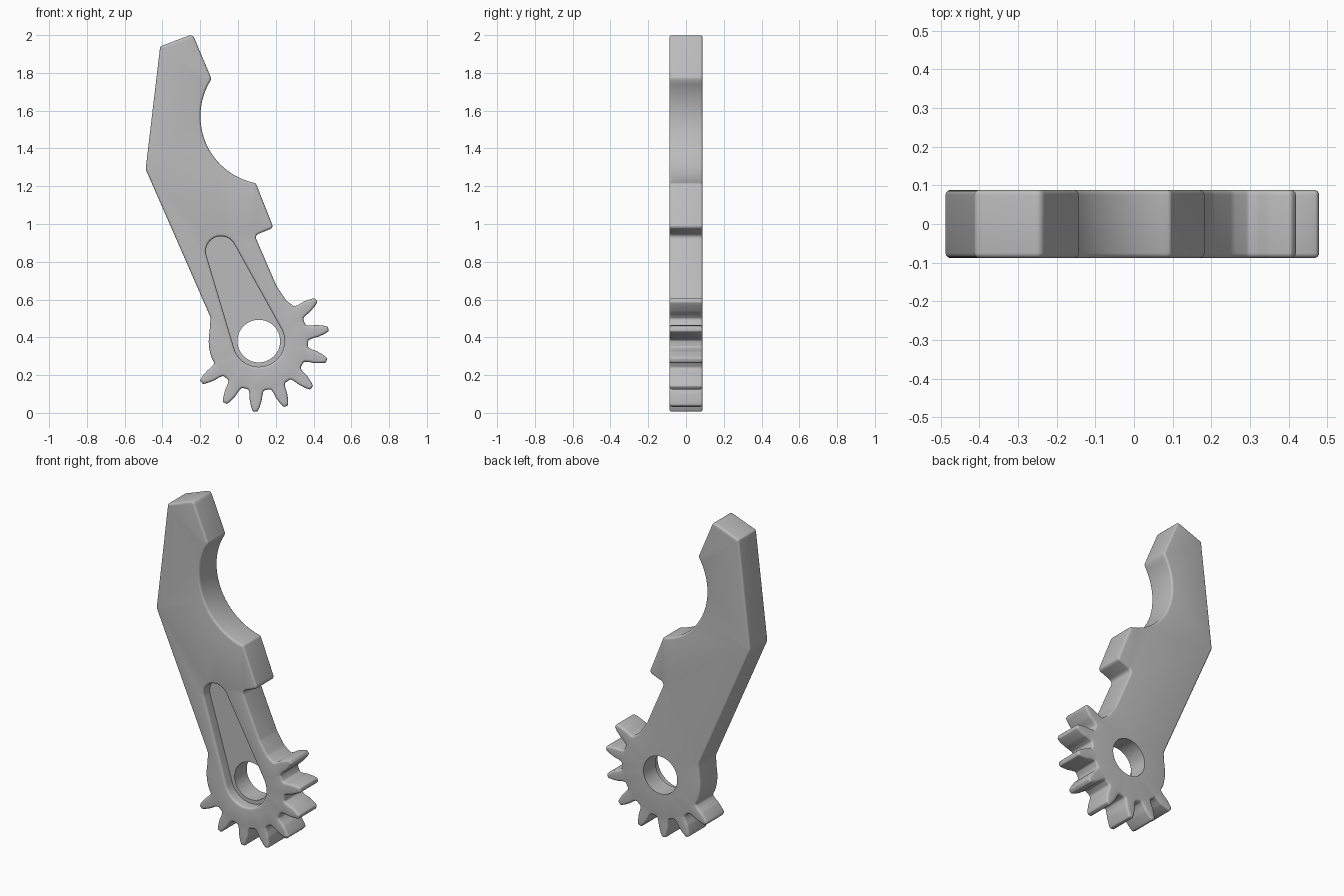
import bpy, bmesh, math
from mathutils import Vector

cube = bpy.data.objects.get("Cube")
if cube:
    bpy.data.objects.remove(cube, do_unlink=True)

HALF = 0.088           # half thickness of the plate
EDGE = 0.013           # rounding of the rims
FLOOR = -HALF + 0.06   # depth of the recess floor
PIVOT = Vector((0.11, 0.38))


def polar(center, radius, degrees):
    a = math.radians(degrees)
    return center + radius * Vector((math.cos(a), math.sin(a)))


def arc(center, radius, start, end, steps):
    return [polar(center, radius, start + (end - start) * i / steps) for i in range(steps + 1)]


def rounded(corners, steps=5):
    """Round every (point, radius) corner of a closed outline."""
    out = []
    n = len(corners)
    for i, (p, r) in enumerate(corners):
        a, b = corners[i - 1][0] - p, corners[(i + 1) % n][0] - p
        half = a.angle(b) / 2
        if r == 0 or half > 1.5:
            out.append(p)
            continue
        cut = min(r / math.tan(half), 0.45 * a.length, 0.45 * b.length)
        s, e = p + a.normalized() * cut, p + b.normalized() * cut
        for k in range(steps + 1):
            t = k / steps
            out.append(s * (1 - t) ** 2 + p * 2 * t * (1 - t) + e * t * t)
    return out


def offset(loop, amount):
    """Shrink (positive) or grow a clockwise closed loop."""
    out = []
    for i, p in enumerate(loop):
        d1 = (p - loop[i - 1]).normalized()
        d2 = (loop[(i + 1) % len(loop)] - p).normalized()
        n1, n2 = Vector((d1.y, -d1.x)), Vector((d2.y, -d2.x))
        m = (n1 + n2).normalized()
        out.append(p + m * amount / max(m.dot(n1), 0.6))
    return out


# Arm: head, round bite, spur and neck
def corner(x, z, r):
    return (Vector((x, z)), r)


outline = [corner(-0.412, 1.94, 0.015), corner(-0.24, 2.005, 0.025), corner(-0.143, 1.775, 0.015)]
outline += [(p, 0) for p in arc(Vector((0.161, 1.57)), 0.36, 148, 257, 28)]
outline += [corner(0.095, 1.215, 0.015), corner(0.188, 0.98, 0.022), corner(0.088, 0.94, 0.025),
            corner(0.205, 0.67, 0.1), corner(0.255, 0.595, 0.06)]

# Gear teeth around the pivot
TOOTH = [(0.262, 8.7, 0.015), (0.285, 6.9, 0.02), (0.315, 5.8, 0.05), (0.35, 3.7, 0.05), (0.374, 1.9, 0.012)]
for k in range(8):
    mid = 35.6 - k * 360 / 14
    outline += [(polar(PIVOT, r, mid + a), f) for r, a, f in TOOTH]
    outline += [(polar(PIVOT, r, mid - a), f) for r, a, f in reversed(TOOTH)]

# Round hub side and long left edge
outline += [(p, 0) for p in arc(PIVOT, 0.265, -160, -190, 8)]
outline += [corner(-0.145, 0.505, 0.06), corner(-0.489, 1.29, 0.05)]
outline = rounded(outline)

# Tapered recess wrapping the pivot and a smaller upper end
upper = Vector((-0.09, 0.855))
big, small = 0.136, 0.08
axis = upper - PIVOT
turn = math.degrees(math.atan2(axis.y, axis.x))
spread = math.degrees(math.acos((big - small) / axis.length))
recess = arc(upper, small, turn + spread, turn - spread, 24)
recess += arc(PIVOT, big, turn - spread, turn + spread - 360, 36)
hole = arc(PIVOT, 0.113, 360, 0, 56)[:-1]

bm = bmesh.new()


def ring(loop, y):
    verts = [bm.verts.new((p.x, y, p.y)) for p in loop]
    return verts


def skin(rings):
    for a, b in zip(rings, rings[1:]):
        for i in range(len(a)):
            bm.faces.new((a[i - 1], a[i], b[i], b[i - 1]))


def cap(*loops):
    edges = []
    for loop in loops:
        for i in range(len(loop)):
            pair = (loop[i - 1], loop[i])
            edges.append(bm.edges.get(pair) or bm.edges.new(pair))
    bmesh.ops.triangle_fill(bm, edges=edges, use_beauty=True, use_dissolve=False)


def rim(steps=4):
    """Quarter-round section as (inset, drop) pairs, from face to wall."""
    for i in range(steps + 1):
        a = math.pi / 2 * i / steps
        yield EDGE * (1 - math.sin(a)), EDGE * (1 - math.cos(a))


section = list(rim())
outer = [ring(offset(outline, i), -HALF + d) for i, d in section]
outer += [ring(offset(outline, i), HALF - d) for i, d in reversed(section)]
pocket = [ring(offset(recess, -i), -HALF + d) for i, d in section] + [ring(recess, FLOOR)]
bore = [ring(hole, FLOOR), ring(hole, HALF)]
for rings in (outer, pocket, bore):
    skin(rings)
cap(outer[0], pocket[0])
cap(pocket[-1], bore[0])
cap(outer[-1], bore[-1])
bmesh.ops.recalc_face_normals(bm, faces=bm.faces[:])

mesh = bpy.data.meshes.new("geared_lever")
bm.to_mesh(mesh)
bm.free()
lever = bpy.data.objects.new("geared_lever", mesh)
bpy.context.collection.objects.link(lever)

# Plain grey finish
grey = bpy.data.materials.new("plain_grey")
grey.use_nodes = True
color = (0.5, 0.5, 0.5, 1)
grey.diffuse_color = color
grey.node_tree.nodes["Principled BSDF"].inputs["Base Color"].default_value = color
mesh.materials.append(grey)

bpy.ops.object.select_all(action='DESELECT')
lever.select_set(True)
bpy.context.view_layer.objects.active = lever
bpy.ops.object.shade_smooth_by_angle(angle=math.radians(35))
